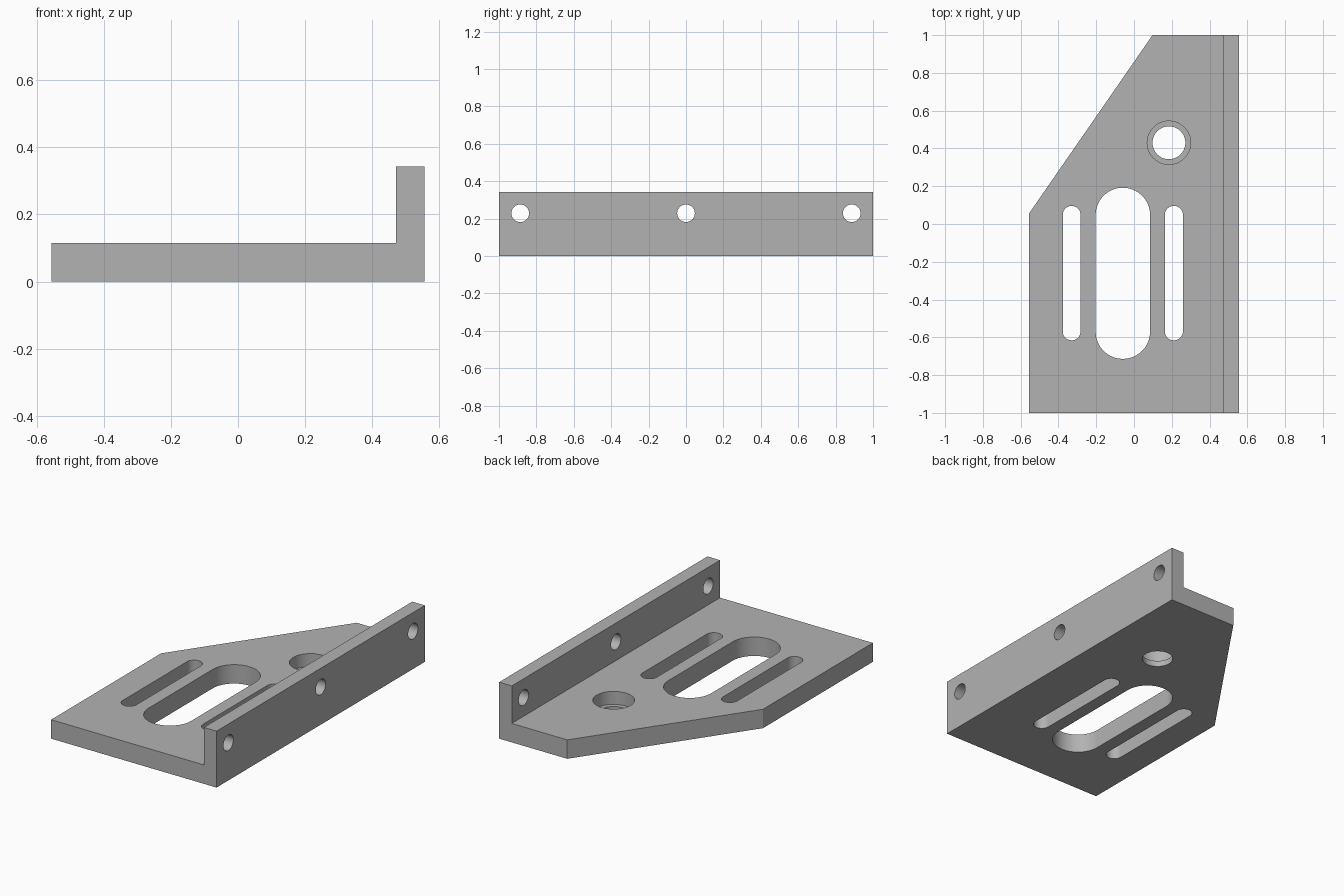
import bpy, bmesh, math
from mathutils import Matrix

if "Cube" in bpy.data.objects:
    bpy.data.objects.remove(bpy.data.objects["Cube"])

grey = bpy.data.materials.new("plain grey")
grey.diffuse_color = (0.45, 0.45, 0.45, 1)
grey.use_nodes = True
grey.node_tree.nodes["Principled BSDF"].inputs["Base Color"].default_value = grey.diffuse_color


def prism(name, pts, z0, z1, matrix=Matrix()):
    """Extrude a counter-clockwise outline from z0 to z1."""
    bm = bmesh.new()
    low = [bm.verts.new((x, y, z0)) for x, y in pts]
    high = [bm.verts.new((x, y, z1)) for x, y in pts]
    bm.faces.new(low[::-1])
    bm.faces.new(high)
    n = len(pts)
    for i in range(n):
        j = (i + 1) % n
        bm.faces.new((low[i], low[j], high[j], high[i]))
    bm.transform(matrix)
    me = bpy.data.meshes.new(name)
    bm.to_mesh(me)
    bm.free()
    me.materials.append(grey)
    ob = bpy.data.objects.new(name, me)
    bpy.context.collection.objects.link(ob)
    return ob


def slot(cx, cy, r, half=0.0, n=32):
    """Outline of a round-ended slot along y; a circle when half is 0."""
    pts = []
    for start, dy in ((0, half), (math.pi, -half)):
        for i in range(n + 1 if half else n):
            a = start + math.pi * i / n
            pts.append((cx + r * math.cos(a), cy + dy + r * math.sin(a)))
    return pts


def boolean(target, other, operation):
    mod = target.modifiers.new(operation.lower(), 'BOOLEAN')
    mod.object, mod.operation, mod.solver = other, operation, 'EXACT'
    bpy.context.view_layer.objects.active = target
    bpy.ops.object.modifier_apply(modifier=mod.name)
    bpy.data.objects.remove(other)


# L-shaped section swept along y
section = [(-0.556, 0), (0.556, 0), (0.556, 0.343), (0.471, 0.343),
           (0.471, 0.115), (-0.556, 0.115)]
bracket = prism("angle_bracket", section, -1, 1, Matrix.Rotation(math.pi / 2, 4, 'X'))

# slanted corner
boolean(bracket, prism("corner_cutter", [(-0.556 - 0.1, 0.055 - 0.1443), (0.098 + 0.1, 1.0 + 0.1443),
                                         (-0.656, 1.1443)], -0.1, 0.5), 'DIFFERENCE')

# slots and stepped hole through the base plate
cuts = [
    (slot(-0.33, -0.26, 0.047, 0.309), -0.1),
    (slot(0.211, -0.26, 0.048, 0.308), -0.1),
    (slot(-0.059, -0.261, 0.144, 0.309), -0.1),
    (slot(0.185, 0.43, 0.087), -0.1),
    (slot(0.185, 0.43, 0.115), 0.036),
]
for outline, bottom in cuts:
    boolean(bracket, prism("plate_cutter", outline, bottom, 0.3), 'DIFFERENCE')

# bolt holes through the upright flange
for y in (-0.886, 0, 0.886):
    m = Matrix.Translation((0, y, 0.229)) @ Matrix.Rotation(math.pi / 2, 4, 'Y')
    boolean(bracket, prism("flange_cutter", slot(0, 0, 0.047), 0.4, 0.7, m), 'DIFFERENCE')

# smooth hole walls, crisp edges
bpy.ops.object.select_all(action='DESELECT')
bracket.select_set(True)
bpy.context.view_layer.objects.active = bracket
bpy.ops.object.shade_smooth_by_angle(angle=math.radians(30))
